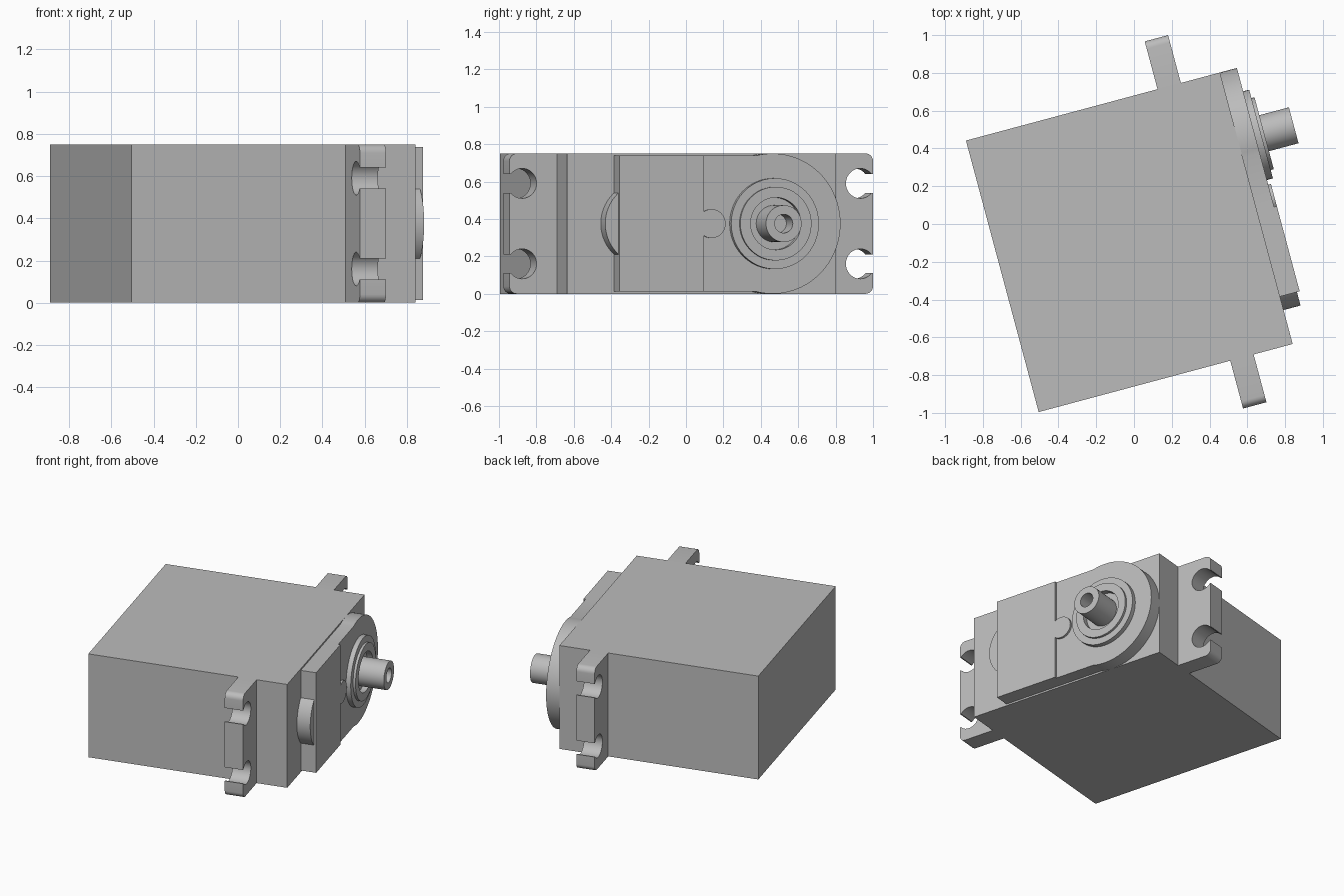
import bpy, bmesh
from math import sin, cos, radians, pi
from mathutils import Matrix

if "Cube" in bpy.data.objects:
    bpy.data.objects.remove(bpy.data.objects["Cube"], do_unlink=True)

grey = bpy.data.materials.new("plain_grey")
grey.use_nodes = True
tone = (0.5, 0.5, 0.5, 1)
grey.diffuse_color = tone
grey.node_tree.nodes["Principled BSDF"].inputs["Base Color"].default_value = tone

TURN = Matrix.Rotation(radians(15), 4, "Z")
MID = 0.375           # half the case height
SHAFT = 0.286         # shaft position along the case
FRONT, BACK = -0.831, 0.657
FACE = 0.647          # case face that carries the shaft


def finish(name, bm):
    bmesh.ops.recalc_face_normals(bm, faces=bm.faces)
    mesh = bpy.data.meshes.new(name)
    bm.to_mesh(mesh)
    bm.free()
    mesh.materials.append(grey)
    ob = bpy.data.objects.new(name, mesh)
    bpy.context.collection.objects.link(ob)
    ob.matrix_world = TURN
    bpy.ops.object.select_all(action="DESELECT")
    ob.select_set(True)
    bpy.context.view_layer.objects.active = ob
    bpy.ops.object.shade_smooth_by_angle(angle=radians(30))
    return ob


def arc(cy, cz, r, start, end, steps=16):
    """Points of an arc, angles in degrees."""
    angles = [radians(start + (end - start) * i / steps) for i in range(steps + 1)]
    return [(cy + r * cos(a), cz + r * sin(a)) for a in angles]


def slab(name, outline, x0, x1):
    """Outline in the side plane, extruded along the shaft direction."""
    bm = bmesh.new()
    face = bm.faces.new([bm.verts.new((x0, y, z)) for y, z in outline])
    grown = bmesh.ops.extrude_face_region(bm, geom=[face])["geom"]
    moved = [g for g in grown if isinstance(g, bmesh.types.BMVert)]
    bmesh.ops.translate(bm, verts=moved, vec=(x1 - x0, 0, 0))
    return finish(name, bm)


def rect(y0, y1, z0, z1):
    return [(y0, z0), (y1, z0), (y1, z1), (y0, z1)]


# Main case
slab("case", rect(FRONT, BACK, 0, 2 * MID), -0.745, FACE)


# Mounting ears with two open screw holes and rounded tips
def ear(name, wall, way):
    length, r, half, corner = 0.262, 0.08, 0.05, 0.04
    hole = length - 0.07
    mouth = 38.7      # angle where the slot meets the hole
    pts = [(0, 0)] + arc(length - corner, corner, corner, -90, 0, 6)
    for z in (MID - 0.215, MID + 0.215):
        pts += [(length, z - half)]
        pts += arc(hole, z, r, -mouth, mouth - 360, 28)
        pts += [(length, z + half)]
    pts += arc(length - corner, 2 * MID - corner, corner, 0, 90, 6) + [(0, 2 * MID)]
    slab(name, [(wall + way * y, z) for y, z in pts], 0.305, 0.433)


ear("front_ear", FRONT, -1)
ear("back_ear", BACK, 1)

# Gear cover with a round end, raised cover plate and its locating tab
STEP, EDGE = -0.104, -0.571
slab("gear_cover", [(STEP, 0.012)] + arc(SHAFT - 0.004, MID, MID, -104.5, 104.5, 48)
     + [(STEP, 2 * MID - 0.012)], FACE, 0.74)
slab("cover_plate", rect(EDGE, STEP, 0.012, 2 * MID - 0.012), FACE, 0.755)
slab("locating_tab", arc(-0.06, MID, 0.077, -125, 125, 32), 0.735, 0.755)

# Segment of a disc showing beyond the plate
slab("end_disc", arc(-0.425, MID, 0.22, 131.5, 228.5, 24), FACE, 0.74)

# Stepped collar, sunken ring and hollow output shaft, turned in one piece
profile = [(0.243, 0.735), (0.243, 0.773), (0.197, 0.773), (0.197, 0.79),
           (0.14, 0.79), (0.14, 0.75), (0.0985, 0.75), (0.0985, 0.952),
           (0.05, 0.952), (0.05, 0.82), (0, 0.82)]
bm = bmesh.new()
points = [bm.verts.new((x, SHAFT, MID + r)) for r, x in profile]
edges = [bm.edges.new(pair) for pair in zip(points, points[1:])]
bmesh.ops.spin(bm, geom=points + edges, cent=(0, SHAFT, MID), axis=(1, 0, 0),
               angle=2 * pi, steps=48, use_merge=True)
bmesh.ops.remove_doubles(bm, verts=bm.verts, dist=0.0001)
finish("output_shaft", bm)
